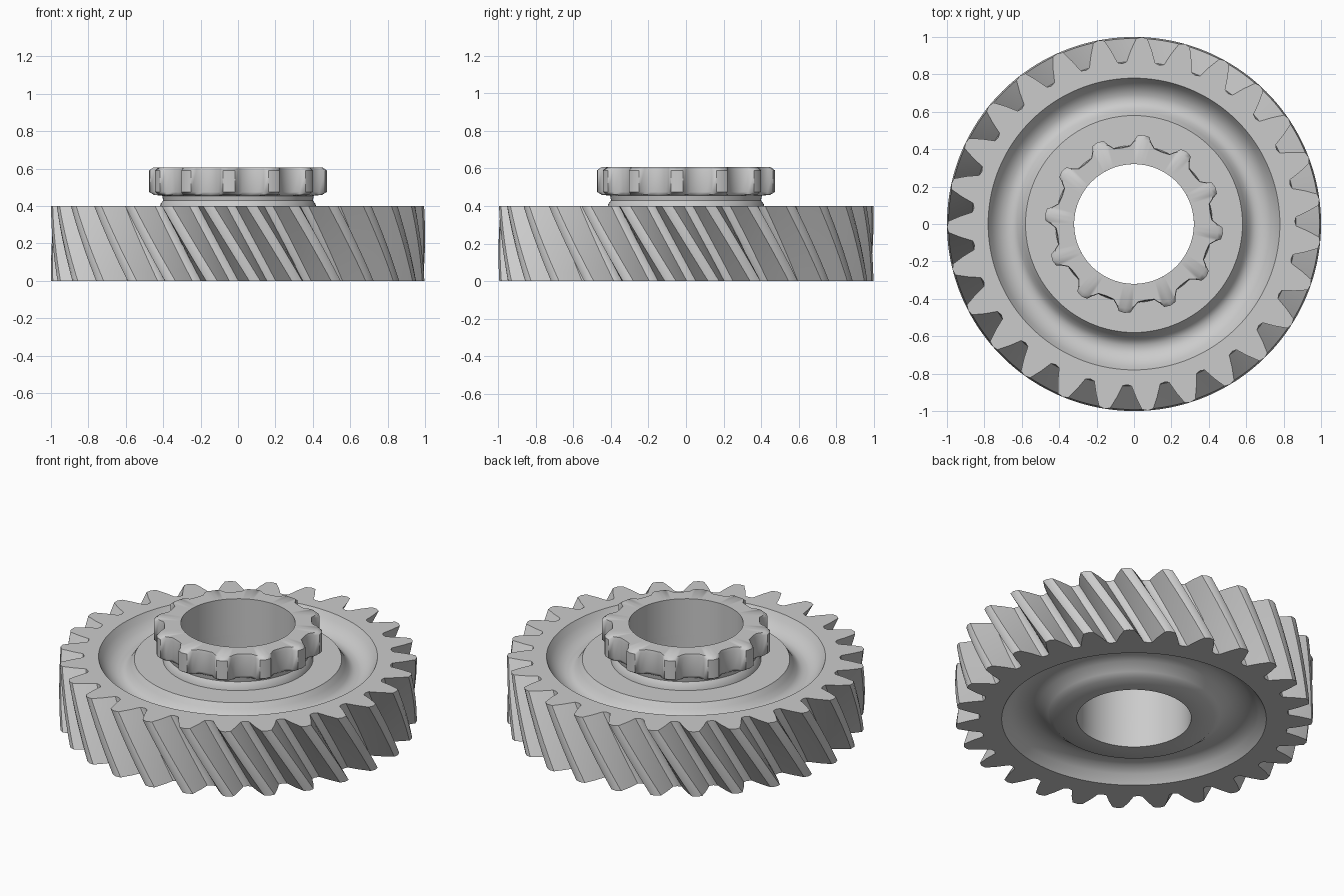
import bpy, bmesh
from math import cos, sin, tau, radians

if "Cube" in bpy.data.objects:
    bpy.data.objects.remove(bpy.data.objects["Cube"])


def tooth_loft(name, teeth, fractions, phase, rings):
    """Skin rings of (radius or per-tooth radii, z, twist), from the outside round to the bore."""
    bm = bmesh.new()
    loops = []
    for radii, z, twist in rings:
        if not isinstance(radii, (list, tuple)):
            radii = [radii] * len(fractions)
        loop = []
        for i in range(teeth):
            for f, r in zip(fractions, radii):
                a = phase + twist + (i + f) * tau / teeth
                loop.append(bm.verts.new((r * cos(a), r * sin(a), z)))
        loops.append(loop)
    n = len(loops[0])
    for a, b in zip(loops, loops[1:]):
        for i in range(n):
            j = (i + 1) % n
            bm.faces.new((a[i], a[j], b[j], b[i]))
    bmesh.ops.recalc_face_normals(bm, faces=bm.faces)
    mesh = bpy.data.meshes.new(name)
    bm.to_mesh(mesh)
    bm.free()
    obj = bpy.data.objects.new(name, mesh)
    bpy.context.collection.objects.link(obj)
    bpy.ops.object.select_all(action='DESELECT')
    obj.select_set(True)
    bpy.context.view_layer.objects.active = obj
    bpy.ops.object.shade_smooth_by_angle(angle=radians(48))
    return obj


# Helical wheel: slanted teeth, grooved web on both faces, plain bore
H, TWIST, STEPS = 0.4, -0.25, 8
fractions = [0.0, 0.12, 0.24, 0.37, 0.5, 0.63, 0.76, 0.88]
radii = [0.86, 0.867, 0.93, 0.992, 1.0, 0.992, 0.93, 0.867]

bottom = [(0.32, 0.005), (0.45, 0.005), (0.48, 0.03), (0.53, 0.07), (0.59, 0.085),
          (0.65, 0.08), (0.70, 0.05), (0.74, 0.0)]
top = [(0.78, H), (0.76, 0.365), (0.73, 0.33), (0.69, 0.308), (0.65, 0.305),
       (0.62, 0.325), (0.60, 0.355), (0.58, 0.385), (0.40, 0.385)]

rings = [(0.32, H - 0.015 - (H - 0.02) * k / STEPS, TWIST * (1 - k / STEPS))
         for k in range(STEPS)]
rings += [(r, z, 0) for r, z in bottom]
rings += [(radii, H * k / STEPS, TWIST * k / STEPS) for k in range(STEPS + 1)]
rings += [(r, z, TWIST) for r, z in top]
tooth_loft("helical_wheel", 27, fractions, radians(55.2), rings)

# Toothed collar: waisted neck, straight teeth with chamfered tips, bore
fractions = [0.0, 0.20, 0.30, 0.37, 0.50, 0.63, 0.70, 0.80]
full = [0.415, 0.42, 0.445, 0.472, 0.478, 0.472, 0.445, 0.42]
chamfer = [min(r, 0.455) - 0.004 for r in full]
rings = [(0.42, 0.385, 0), (0.415, 0.41, 0), (0.40, 0.43, 0), (0.405, 0.455, 0),
         (chamfer, 0.46, 0), (full, 0.475, 0), (full, 0.59, 0),
         (chamfer, 0.607, 0), (0.32, 0.607, 0), (0.32, 0.385, 0)]
tooth_loft("toothed_collar", 12, fractions, radians(84 - 15), rings)
